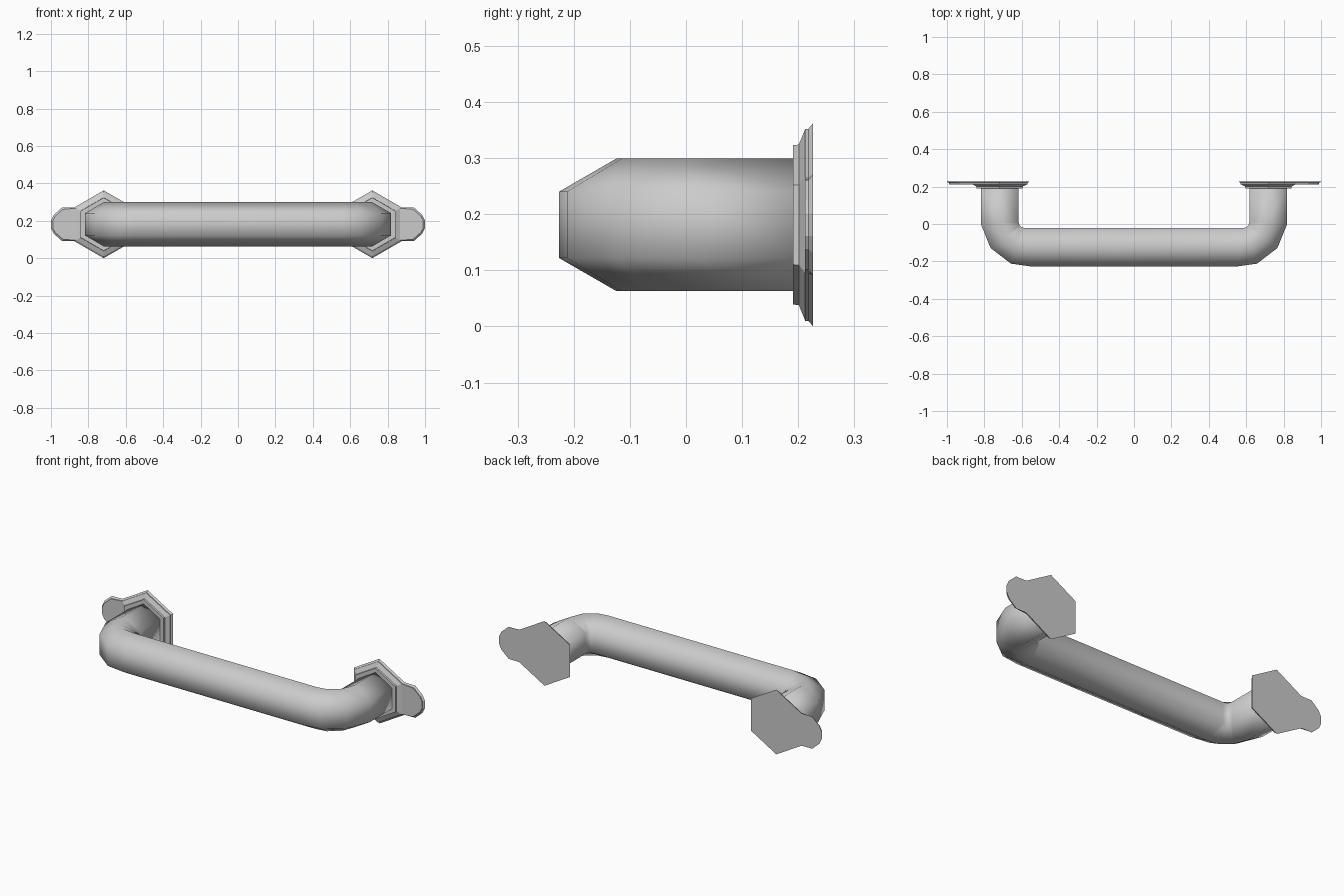
import bpy, bmesh, math

if "Cube" in bpy.data.objects:
    bpy.data.objects.remove(bpy.data.objects["Cube"])

CZ = 0.181      # height of the handle axis
LEG_X = 0.718   # leg axis distance from the middle


def loft(name, rings, cap_start, cap_end, smooth):
    """Bridge equal-length rings of points and mirror the part across x."""
    bm = bmesh.new()
    loops = [[bm.verts.new(p) for p in ring] for ring in rings]
    for a, b in zip(loops, loops[1:]):
        for i in range(len(a)):
            j = (i + 1) % len(a)
            bm.faces.new((a[i], a[j], b[j], b[i]))
    if cap_start:
        bm.faces.new(loops[0])
    if cap_end:
        bm.faces.new(loops[-1])
    bmesh.ops.recalc_face_normals(bm, faces=bm.faces)
    mesh = bpy.data.meshes.new(name)
    bm.to_mesh(mesh)
    bm.free()
    for p in mesh.polygons:
        p.use_smooth = smooth
    obj = bpy.data.objects.new(name, mesh)
    bpy.context.collection.objects.link(obj)
    mod = obj.modifiers.new("mirror", "MIRROR")
    mod.merge_threshold = 0.0005
    return obj


def bar_ring(outer, inner):
    """Hexagonal cross-section spanning an outer and an inner (x, y) point."""
    mid = [(o + i) / 2 for o, i in zip(outer, inner)]
    section = [(outer, 0.059), (mid, 0.118), (inner, 0.059),
               (inner, -0.059), (mid, -0.118), (outer, -0.059)]
    return [(p[0], p[1], CZ + dz) for p, dz in section]


def hex_ring(r, y):
    """Hexagon with points up and down."""
    return [(LEG_X + r * math.sin(k * math.pi / 3), y,
             CZ + r * math.cos(k * math.pi / 3)) for k in range(6)]


def plate_ring(r, y, d):
    """Hexagon outline with a rounded tab on its outer side, inset by d."""
    h = hex_ring(r, y)
    tab = [(0.94 - d * 0.4, 0.09 - d), (0.985 - d * 0.7, 0.05 - d * 0.7), (1.0 - d, 0.02)]
    upper = [(x, y, CZ + z) for x, z in tab]
    lower = [(x, y, CZ - z) for x, z in reversed(tab)]
    return h[:2] + upper + lower + h[2:]


# Bent hexagonal grip: leg, bend, then straight bar to the middle
path = [((0.819, 0.205), (0.617, 0.205)),
        ((0.819, 0.0), (0.617, 0.010)),
        ((0.767, -0.128), (0.612, -0.008)),
        ((0.658, -0.212), (0.603, -0.017)),
        ((0.553, -0.2265), (0.585, -0.022)),
        ((0.0, -0.2265), (0.0, -0.022))]
loft("grip_bar", [bar_ring(o, i) for o, i in path], True, False, True)

# Mounting plates with outward tabs
loft("mounting_plate", [plate_ring(0.181, 0.2265, 0),
                        plate_ring(0.171, 0.218, 0.01),
                        plate_ring(0.171, 0.2125, 0.01)], True, True, False)

# Stepped hexagonal collars around the legs
loft("collar", [hex_ring(0.171, 0.2125), hex_ring(0.143, 0.201),
                hex_ring(0.142, 0.191)], False, True, False)
